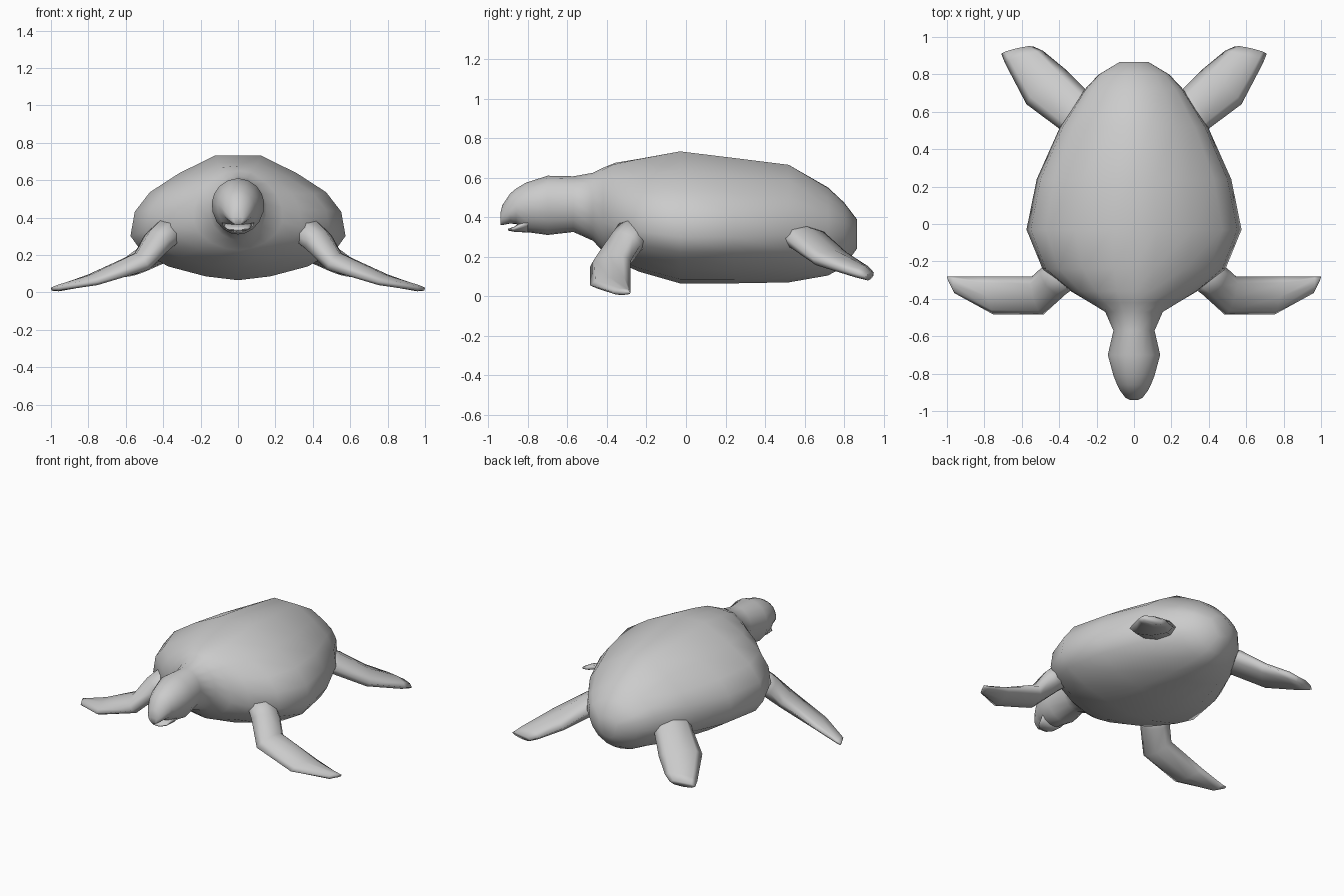
import bpy, bmesh, math
from mathutils import Vector

if "Cube" in bpy.data.objects:
    bpy.data.objects.remove(bpy.data.objects["Cube"], do_unlink=True)

# Single plain grey material
GREY = (0.6, 0.6, 0.6, 1.0)
skin = bpy.data.materials.new("plain_grey")
skin.use_nodes = True
skin.diffuse_color = GREY
skin.node_tree.nodes["Principled BSDF"].inputs["Base Color"].default_value = GREY


def loft(name, rings, mirror=False):
    """Skin a list of equal-length rings and close both ends."""
    bm = bmesh.new()
    loops = [[bm.verts.new(p) for p in ring] for ring in rings]
    n = len(loops[0])
    for a, b in zip(loops, loops[1:]):
        for i in range(n):
            j = (i + 1) % n
            bm.faces.new((a[i], a[j], b[j], b[i]))
    bm.faces.new(loops[0])
    bm.faces.new(loops[-1])
    bmesh.ops.recalc_face_normals(bm, faces=bm.faces)
    mesh = bpy.data.meshes.new(name)
    bm.to_mesh(mesh)
    bm.free()
    mesh.materials.append(skin)
    mesh.shade_smooth()
    obj = bpy.data.objects.new(name, mesh)
    bpy.context.collection.objects.link(obj)
    if mirror:
        obj.modifiers.new("mirror", "MIRROR")
    return obj


# Half cross-sections, from top to bottom, as fractions of width and height
SHELL = [(.21, 1), (.55, .74), (.82, .47), (.96, .19), (1, -.2), (.9, -.47), (.65, -.75), (.3, -.93)]
HEAD = [(.38, .92), (.70, .71), (.9, .43), (1, .1), (.97, -.25), (.82, -.57), (.57, -.82), (.28, -.96)]


def section(y, width, top, bottom, edge, shell):
    """Symmetric ring at y; shell blends from round head (0) to flat-topped shell (1)."""
    def z(f):
        return edge + f * ((top - edge) if f > 0 else (edge - bottom))
    half = [((h[0] + (s[0] - h[0]) * shell) * width, z(h[1] + (s[1] - h[1]) * shell))
            for h, s in zip(HEAD, SHELL)]
    right = [(x, y, zz) for x, zz in half]
    left = [(-x, y, zz) for x, zz in reversed(half)]
    return [(0, y, top)] + right + [(0, y, bottom)] + left


# Head, neck and shell: y, half width, top, bottom, widest height, shell blend
BODY = [
    (-.94, .022, .42, .36, .39, 0),
    (-.93, .045, .46, .36, .40, 0),
    (-.89, .075, .52, .368, .43, 0),
    (-.86, .090, .545, .365, .45, 0),
    (-.81, .110, .575, .325, .46, 0),
    (-.70, .140, .61, .31, .47, 0),
    (-.57, .110, .607, .325, .47, 0),
    (-.47, .155, .625, .28, .45, .15),
    (-.42, .240, .65, .225, .42, .45),
    (-.36, .340, .675, .18, .40, .7),
    (-.24, .490, .695, .125, .38, .95),
    (-.03, .575, .733, .065, .36, 1),
    (.24, .520, .70, .065, .36, 1),
    (.52, .395, .665, .07, .37, 1),
    (.72, .265, .55, .105, .36, .8),
    (.80, .190, .475, .15, .35, .6),
    (.865, .080, .39, .24, .33, .4),
]
loft("head_and_shell", [section(*s) for s in BODY])

# Lower jaw sits just under the beak
JAW = [(-.80, .085, .40, .322, .37, 0), (-.87, .06, .352, .326, .342, 0), (-.90, .03, .342, .332, .337, 0)]
loft("lower_jaw", [section(*s) for s in JAW])


def flipper(name, stations):
    """Each station: leading edge, trailing edge, thickness; mirrored across x."""
    data = [(Vector(a), Vector(b), t) for a, b, t in stations]
    mids = [(a + b) / 2 for a, b, t in data]
    rings = []
    for i, (a, b, t) in enumerate(data):
        along = mids[min(i + 1, len(mids) - 1)] - mids[max(i - 1, 0)]
        across = (b - a) / 2
        up = across.cross(along).normalized() * t / 2
        rings.append([mids[i] + across * math.cos(k * math.pi / 4) + up * math.sin(k * math.pi / 4)
                      for k in range(8)])
    return loft(name, rings, mirror=True)


flipper("front_flippers", [
    ((.29, -.32, .35), (.40, -.17, .34), .17),
    ((.37, -.38, .28), (.49, -.23, .26), .15),
    ((.485, -.485, .15), (.545, -.28, .18), .11),
    ((.75, -.485, .055), (.80, -.28, .08), .06),
    ((.96, -.37, .02), (.965, -.28, .025), .035),
    ((.985, -.32, .018), (1.0, -.28, .018), .02),
])

flipper("rear_flippers", [
    ((.32, .42, .32), (.16, .62, .32), .14),
    ((.40, .51, .29), (.26, .72, .28), .13),
    ((.575, .64, .19), (.37, .83, .19), .10),
    ((.69, .86, .115), (.485, .925, .13), .07),
    ((.71, .91, .10), (.54, .95, .105), .05),
])
